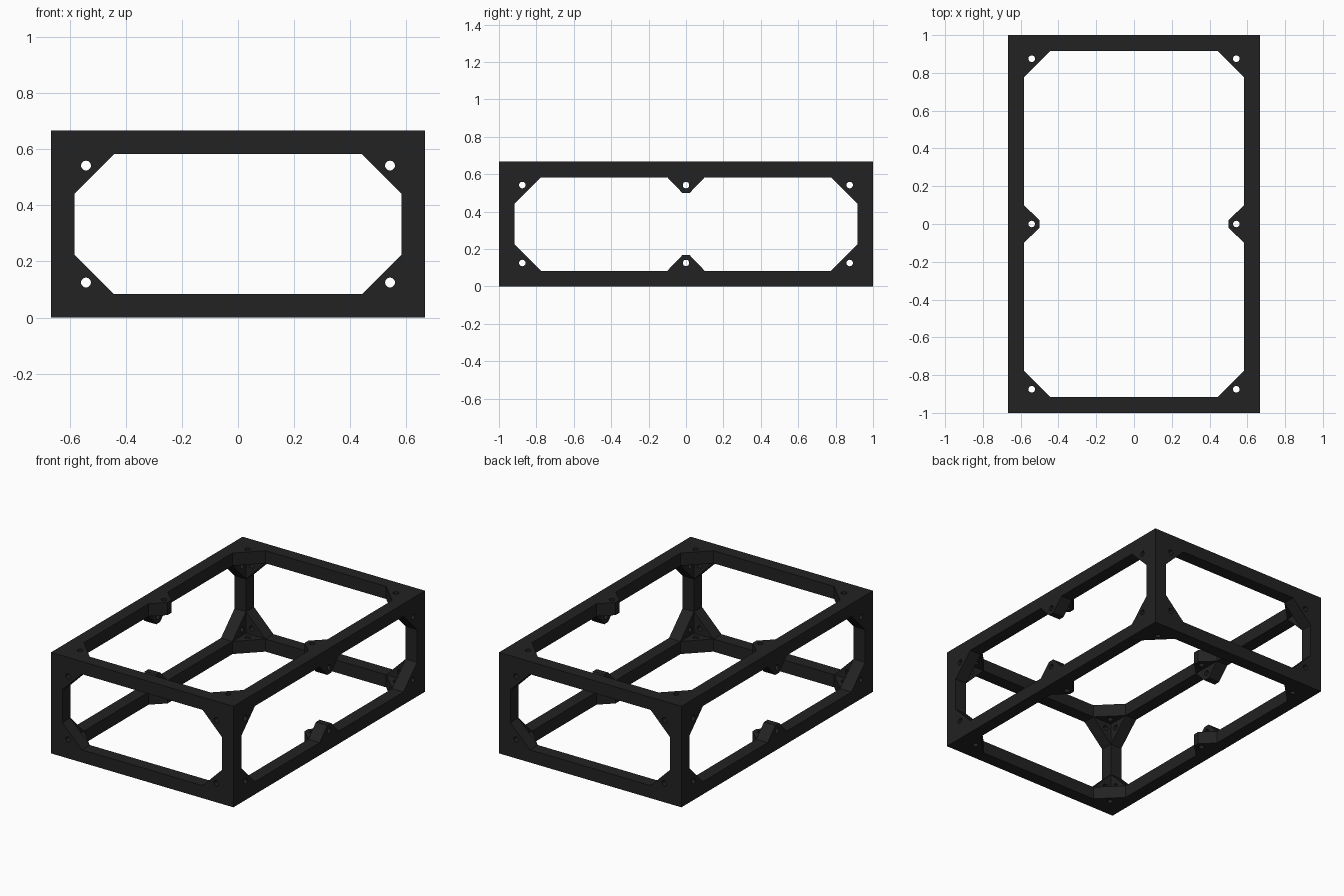
import bpy, bmesh
from math import sin, cos, tau
from mathutils import Vector

if "Cube" in bpy.data.objects:
    bpy.data.objects.remove(bpy.data.objects["Cube"])

HX, HY, H = 2 / 3, 1.0, 2 / 3      # half width, half length, height
T = 1 / 12                         # beam and plate thickness
GUSSET = 0.142                     # corner gusset leg
INSET = 0.125                      # hole distance from outer edges
HOLE_R = 0.0175


def make_object(name, bm):
    bmesh.ops.recalc_face_normals(bm, faces=bm.faces)
    mesh = bpy.data.meshes.new(name)
    bm.to_mesh(mesh)
    bm.free()
    ob = bpy.data.objects.new(name, mesh)
    bpy.context.collection.objects.link(ob)
    return ob


def box(name, hx, hy, hz):
    bm = bmesh.new()
    bmesh.ops.create_cube(bm, size=1)
    for v in bm.verts:
        v.co = Vector((v.co.x * 2 * hx, v.co.y * 2 * hy, v.co.z * 2 * hz + H / 2))
    return make_object(name, bm)


def prism(bm, outline, place):
    """Extrude a 2D outline right through the frame along one axis."""
    face = bm.faces.new([bm.verts.new(place(a, b, -1.2)) for a, b in outline])
    shift = place(0, 0, 1.2) - place(0, 0, -1.2)
    geo = bmesh.ops.extrude_face_region(bm, geom=[face], use_keep_orig=True)["geom"]
    bmesh.ops.translate(bm, vec=shift,
                        verts=[g for g in geo if isinstance(g, bmesh.types.BMVert)])


def opening_cutter(name, ha, hb, place, tabs):
    """Opening with corner gussets, optional middle tabs on the +-b edges, and screw holes."""
    a, b = ha - T, hb - T
    half = [(a, b - GUSSET), (a - GUSSET, b)]
    if tabs:
        half += [(0.1, b), (0.02, b - T), (-0.02, b - T), (-0.1, b)]
    half += [(-a + GUSSET, b), (-a, b - GUSSET)]
    bm = bmesh.new()
    prism(bm, half + [(-p, -q) for p, q in half], place)
    columns = (-1, 0, 1) if tabs else (-1, 1)
    for i in columns:
        for j in (-1, 1):
            ca, cb = i * (ha - INSET), j * (hb - INSET)
            prism(bm, [(ca + HOLE_R * cos(tau * k / 24), cb + HOLE_R * sin(tau * k / 24))
                       for k in range(24)], place)
    return make_object(name, bm)


# Solid block that becomes the frame
frame = box("frame", HX, HY, H / 2)

# Hollow inside plus one through-cut per axis
cutters = [
    box("cavity_cutter", HX - T, HY - T, H / 2 - T),
    opening_cutter("front_cutter", HX, H / 2,
                   lambda a, b, d: Vector((a, d, b + H / 2)), False),
    opening_cutter("side_cutter", HY, H / 2,
                   lambda a, b, d: Vector((d, a, b + H / 2)), True),
    opening_cutter("top_cutter", HY, HX,
                   lambda a, b, d: Vector((b, a, d + H / 2)), True),
]
bpy.context.view_layer.objects.active = frame
frame.select_set(True)
for cutter in cutters:
    cutter.hide_render = True
    mod = frame.modifiers.new(cutter.name, "BOOLEAN")
    mod.operation = "DIFFERENCE"
    mod.solver = "EXACT"
    mod.object = cutter
    bpy.ops.object.modifier_apply(modifier=mod.name)
for cutter in cutters:
    bpy.data.objects.remove(cutter)

# Dark finish, round holes smooth
bpy.ops.object.shade_smooth_by_angle(angle=0.5)
dark = bpy.data.materials.new("dark_finish")
dark.diffuse_color = (0.016, 0.016, 0.016, 1)
dark.use_nodes = True
dark.node_tree.nodes["Principled BSDF"].inputs["Base Color"].default_value = dark.diffuse_color
frame.data.materials.clear()
frame.data.materials.append(dark)
